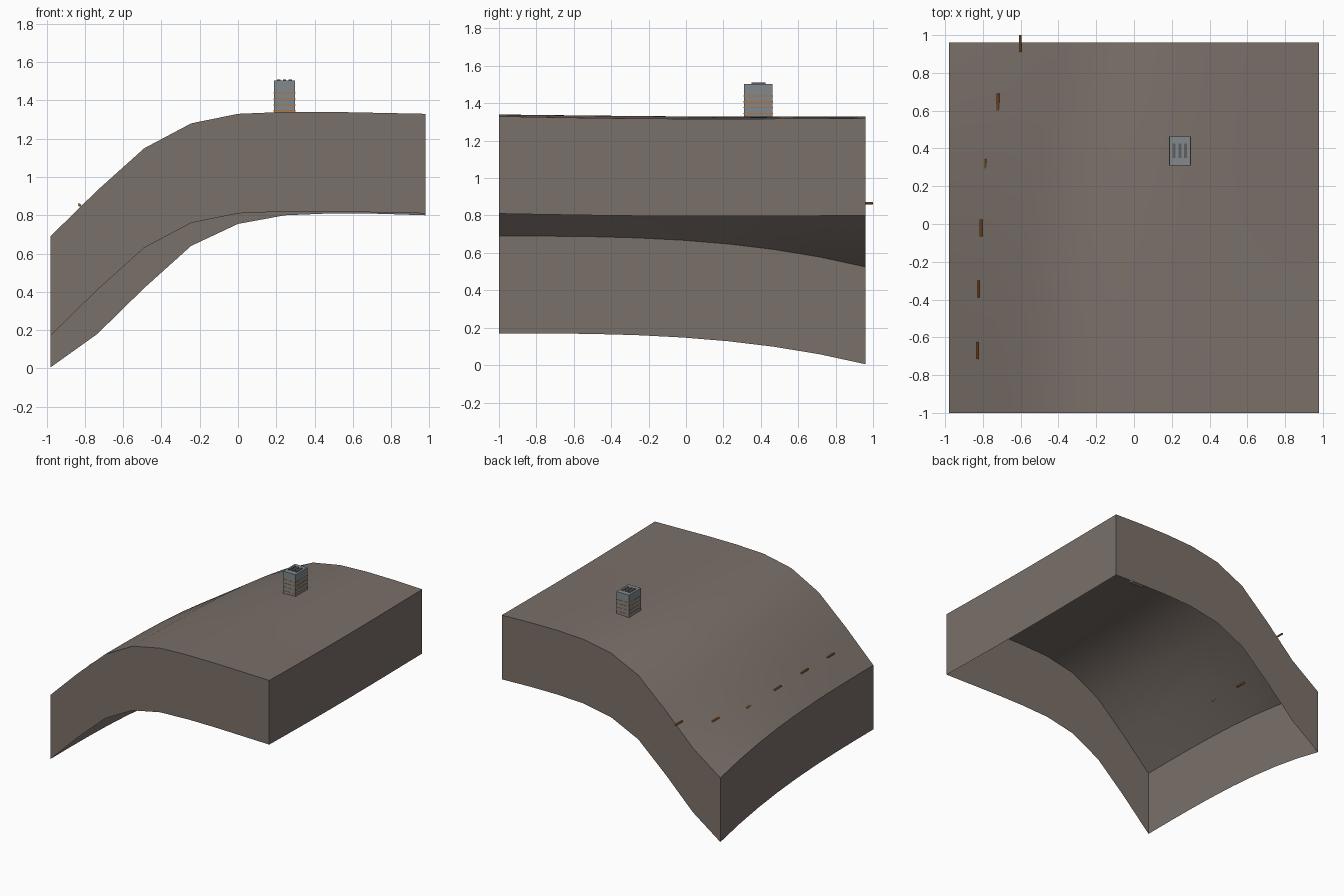
import bpy, bmesh, math
from mathutils import Vector

cube = bpy.data.objects.get("Cube")
if cube:
    bpy.data.objects.remove(cube, do_unlink=True)


def material(name, rgb):
    m = bpy.data.materials.new(name)
    m.use_nodes = True
    m.diffuse_color = (*rgb, 1)
    m.node_tree.nodes["Principled BSDF"].inputs["Base Color"].default_value = (*rgb, 1)
    return m


EARTH = material("earth brown", (0.195, 0.16, 0.14))
GREY = material("blue grey", (0.22, 0.25, 0.27))
COPPER = material("copper", (0.48, 0.17, 0.035))
DARK = material("dark grey", (0.12, 0.115, 0.11))


def make_object(name, bm, mat):
    mesh = bpy.data.meshes.new(name)
    bm.to_mesh(mesh)
    bm.free()
    mesh.materials.append(mat)
    ob = bpy.data.objects.new(name, mesh)
    bpy.context.collection.objects.link(ob)
    return ob


def box(name, lo, hi, mat):
    bm = bmesh.new()
    bmesh.ops.create_cube(bm, size=1)
    lo, hi = Vector(lo), Vector(hi)
    bmesh.ops.scale(bm, vec=hi - lo, verts=bm.verts)
    bmesh.ops.translate(bm, vec=(lo + hi) / 2, verts=bm.verts)
    return make_object(name, bm, mat)


# Hillside: lofted between front and back edge profiles, with an open skirt
FRONT = [0.69, 0.93, 1.15, 1.28, 1.33, 1.34, 1.34, 1.335, 1.33]
BACK = [0.525, 0.70, 0.94, 1.16, 1.275, 1.32, 1.33, 1.328, 1.32]
N, HALF, Y_MID, SKIRT = 8, 0.98, -0.02, 0.52

bm = bmesh.new()
bmesh.ops.create_grid(bm, x_segments=N, y_segments=N, size=HALF)
for v in bm.verts:
    i = round((v.co.x / HALF + 1) * N / 2)
    t = round((v.co.y / HALF + 1) * N / 2) / N
    dip = 0.012 * math.sin(math.pi * t) * i / N
    v.co.z = FRONT[i] + (BACK[i] - FRONT[i]) * t ** 2.9 - dip
    v.co.y += Y_MID
rim = [e for e in bm.edges if e.is_boundary]
skirt = bmesh.ops.extrude_edge_only(bm, edges=rim)["geom"]
for v in skirt:
    if isinstance(v, bmesh.types.BMVert):
        v.co.z -= SKIRT
bmesh.ops.recalc_face_normals(bm, faces=bm.faces)
if max(bm.faces, key=lambda f: f.normal.z ** 2).normal.z < 0:
    bmesh.ops.reverse_faces(bm, faces=bm.faces)
hill = make_object("hillside", bm, EARTH)
bpy.context.view_layer.objects.active = hill
hill.select_set(True)
bpy.ops.object.shade_smooth_by_angle(angle=math.radians(35))

# Copper rods following the slope: centre of each, some partly buried
RODS = [(-0.83, -0.67, 0.856), (-0.825, -0.345, 0.852), (-0.81, -0.02, 0.835),
        (-0.785, 0.3, 0.805), (-0.72, 0.645, 0.81), (-0.603, 0.955, 0.866)]
for n, centre in enumerate(RODS):
    bm = bmesh.new()
    bmesh.ops.create_cone(bm, cap_ends=True, segments=8, radius1=0.007,
                          radius2=0.007, depth=0.09)
    rod = make_object(f"rod_{n + 1}", bm, COPPER)
    rod.rotation_euler.x = math.pi / 2
    rod.location = centre

# Small tower on the plateau
X0, X1, Y0, Y1, TOP = 0.187, 0.299, 0.31, 0.463, 1.504
box("tower", (X0, Y0, 1.27), (X1, Y1, TOP), GREY)

# Thin copper bands around the tower
for k in range(4):
    z = 1.346 + 0.031 * k
    e = 0.0015
    box(f"tower_band_{k + 1}", (X0 - e, Y0 - e, z - 0.003),
        (X1 + e, Y1 + e, z + 0.003), COPPER)

# Roof slats
for k in range(3):
    x = 0.213 + 0.03 * k
    box(f"roof_slat_{k + 1}", (x - 0.008, 0.35, TOP - 0.002),
        (x + 0.008, 0.425, TOP + 0.006), DARK)
